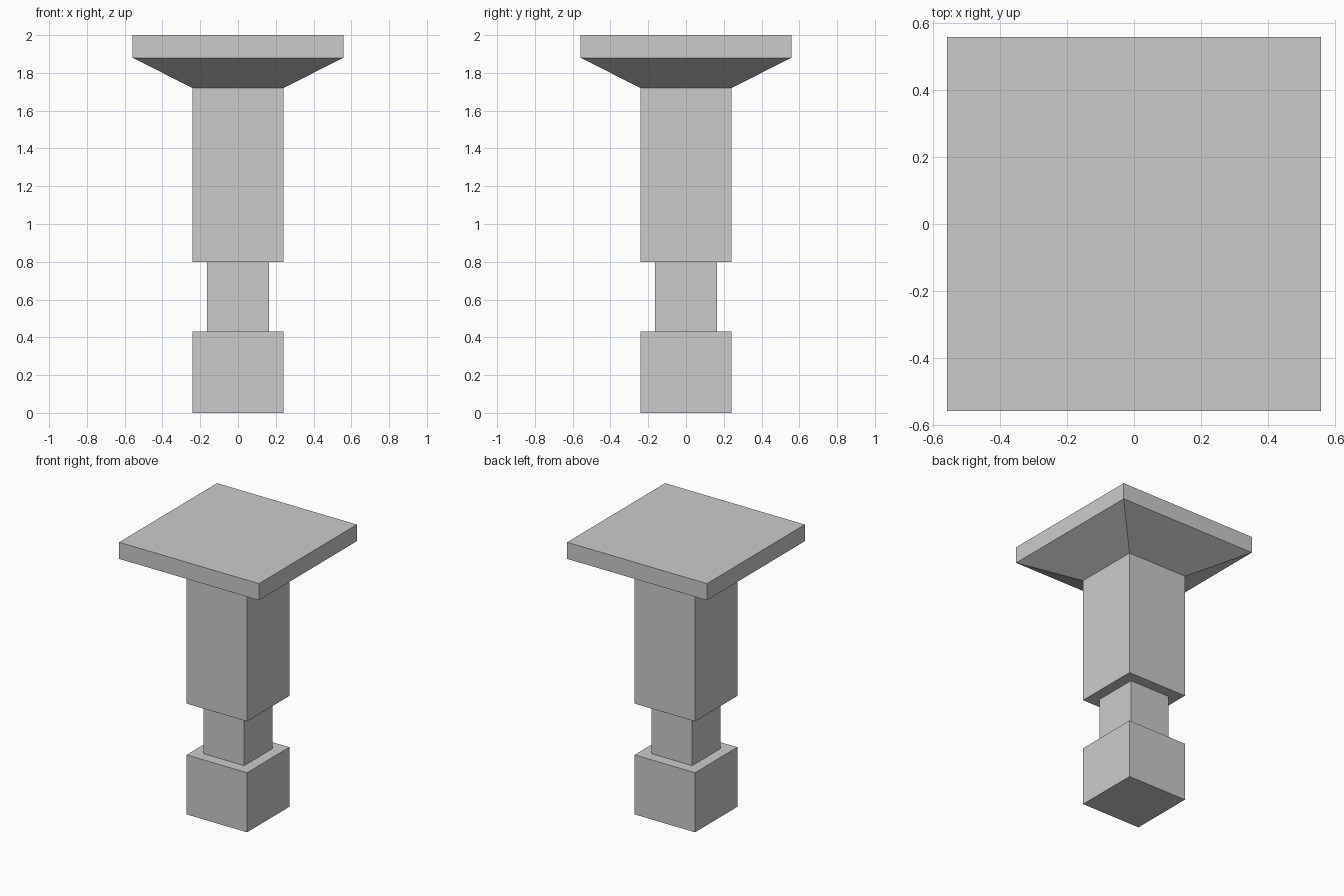
import bpy
import bmesh

cube = bpy.data.objects.get("Cube")
if cube:
    bpy.data.objects.remove(cube, do_unlink=True)

# Single plain stone colour
stone = bpy.data.materials.new("light_grey_stone")
stone.use_nodes = True
colour = (0.6, 0.6, 0.6, 1)
stone.diffuse_color = colour
stone.node_tree.nodes["Principled BSDF"].inputs["Base Color"].default_value = colour


def square_column(name, profile):
    """Closed square solid lofted through (half width, height) rings."""
    bm = bmesh.new()
    rings = []
    for r, z in profile:
        corners = ((-r, -r), (r, -r), (r, r), (-r, r))
        rings.append([bm.verts.new((x, y, z)) for x, y in corners])
    for low, high in zip(rings, rings[1:]):
        for i in range(4):
            j = (i + 1) % 4
            bm.faces.new((low[i], low[j], high[j], high[i]))
    bm.faces.new(rings[0][::-1])
    bm.faces.new(rings[-1])
    mesh = bpy.data.meshes.new(name)
    bm.to_mesh(mesh)
    bm.free()
    mesh.materials.append(stone)
    obj = bpy.data.objects.new(name, mesh)
    bpy.context.collection.objects.link(obj)
    return obj


SHAFT, NECK, SLAB = 0.241, 0.163, 0.558

# Foot block, recessed neck, shaft, flared capital and top slab in one solid
square_column("pillar", [
    (SHAFT, 0), (SHAFT, 0.43),
    (NECK, 0.43), (NECK, 0.80),
    (SHAFT, 0.80), (SHAFT, 1.72),
    (SLAB, 1.88), (SLAB, 2),
])
